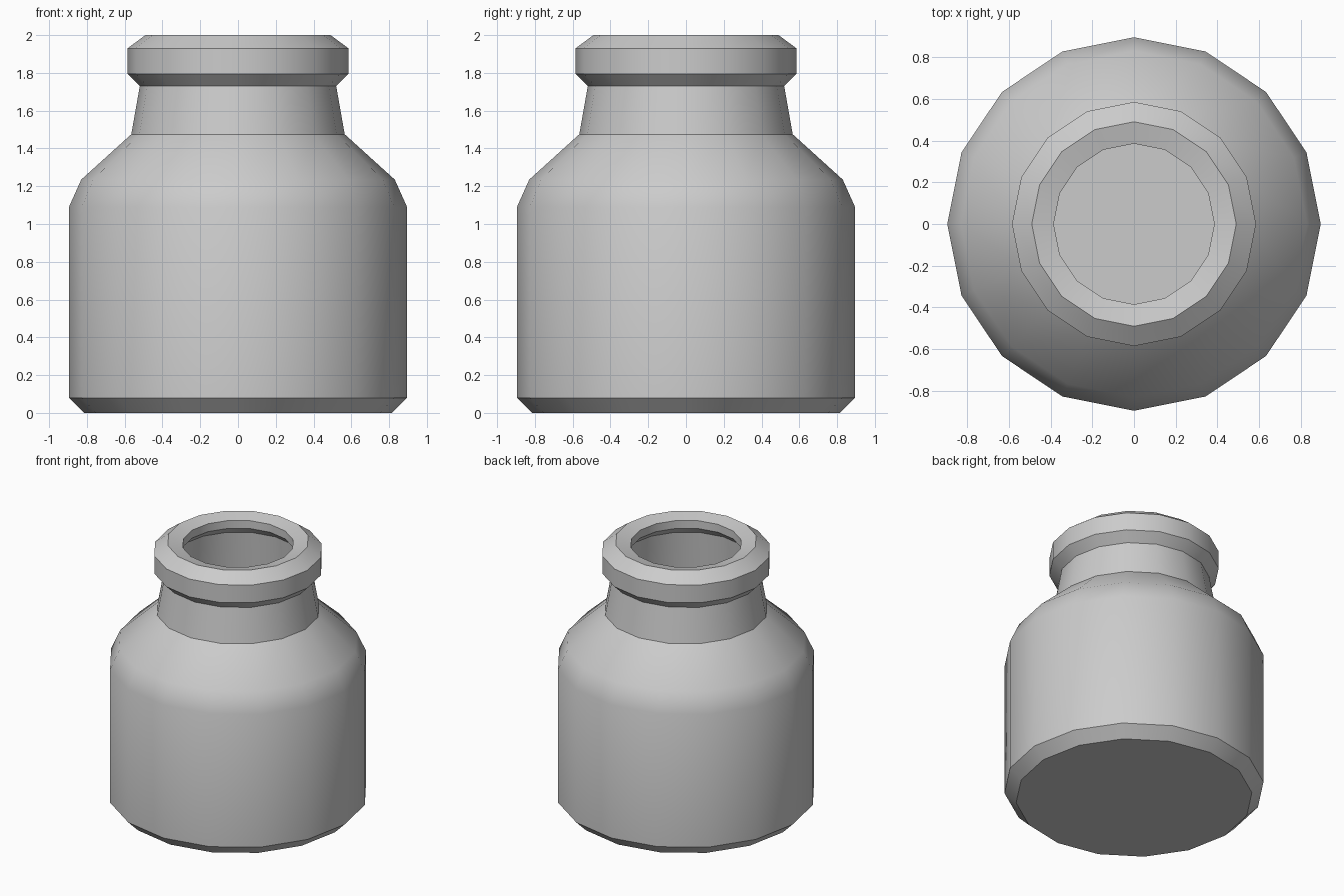
import bpy, bmesh, math

if "Cube" in bpy.data.objects:
    bpy.data.objects.remove(bpy.data.objects["Cube"])

SIDES = 16


def lathe(name, profile):
    """Revolve an open (radius, z) profile, closing both ends with flat caps."""
    bm = bmesh.new()
    rings = []
    for r, z in profile:
        rings.append([bm.verts.new((r * math.cos(2 * math.pi * i / SIDES),
                                    r * math.sin(2 * math.pi * i / SIDES), z))
                      for i in range(SIDES)])
    for a, b in zip(rings, rings[1:]):
        for i in range(SIDES):
            j = (i + 1) % SIDES
            bm.faces.new((a[i], a[j], b[j], b[i]))
    bm.faces.new(rings[0][::-1])
    bm.faces.new(rings[-1])
    bmesh.ops.recalc_face_normals(bm, faces=bm.faces)
    mesh = bpy.data.meshes.new(name)
    bm.to_mesh(mesh)
    bm.free()
    obj = bpy.data.objects.new(name, mesh)
    bpy.context.collection.objects.link(obj)
    return obj


# Outside of the jar: bevelled base, body, shoulder, neck, lip
outside = [(0.815, 0), (0.895, 0.08), (0.895, 1.09), (0.83, 1.235),
           (0.565, 1.475), (0.52, 1.73), (0.585, 1.795), (0.585, 1.93),
           (0.49, 2.0)]
# Inside: sloped rim, lip underside, neck, shoulder, body, floor
inside = [(0.385, 1.975), (0.385, 1.915), (0.45, 1.855), (0.485, 1.45),
          (0.75, 1.2), (0.81, 1.06), (0.81, 0.14), (0.76, 0.09)]

jar = lathe("jar", outside + inside)

# Smooth round walls, crisp bevel edges
bpy.context.view_layer.objects.active = jar
jar.select_set(True)
bpy.ops.object.shade_smooth_by_angle(angle=math.radians(30))
